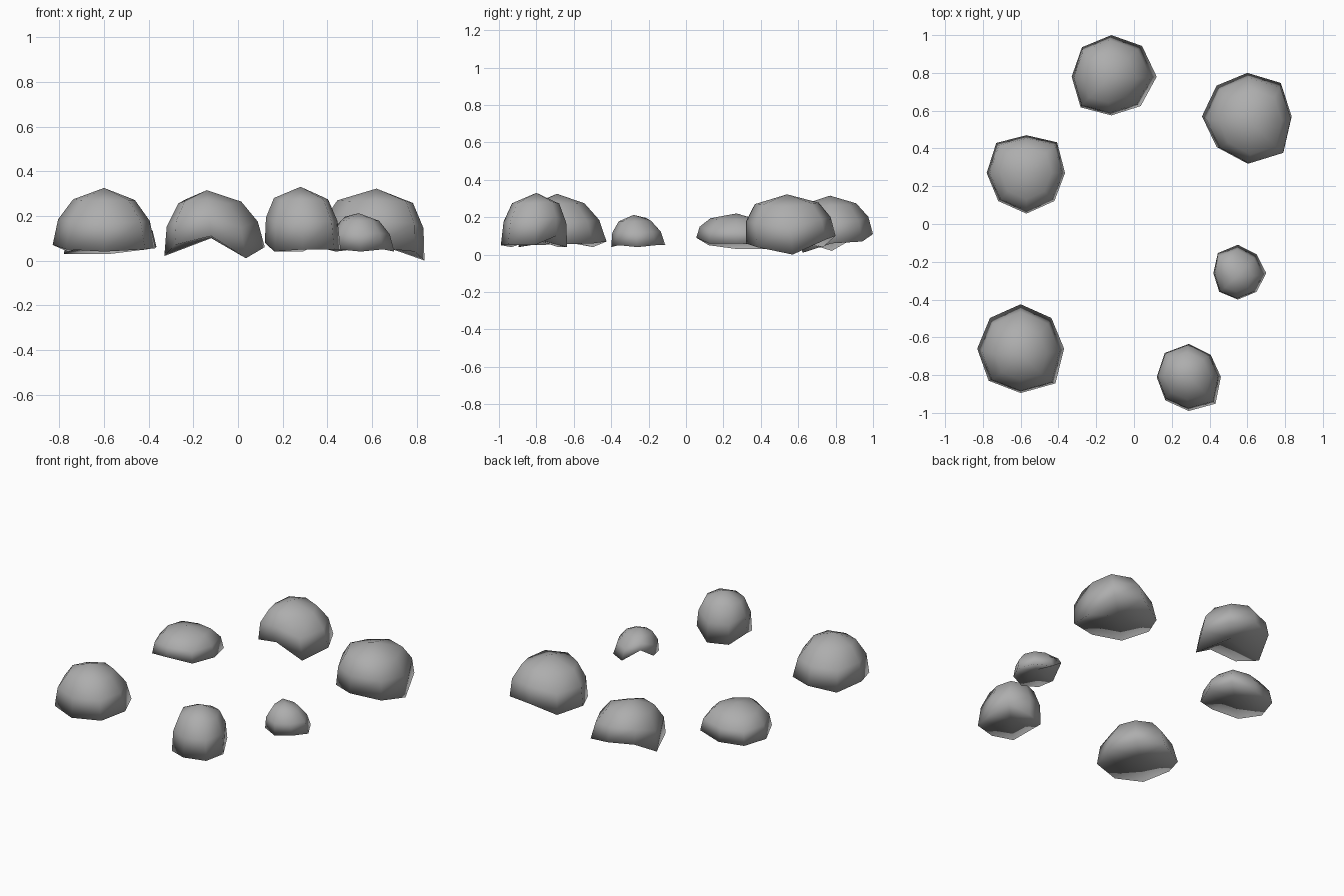
import bpy
import bmesh
from math import cos, sin, tau

default_cube = bpy.data.objects.get("Cube")
if default_cube:
    bpy.data.objects.remove(default_cube, do_unlink=True)

# One plain grey stone material
stone = bpy.data.materials.new("stone_grey")
stone.use_nodes = True
stone_colour = (0.42, 0.42, 0.42, 1)
stone.diffuse_color = stone_colour
stone.node_tree.nodes["Principled BSDF"].inputs["Base Color"].default_value = stone_colour


def add_ring(mesh, centre, apex, radii, rim_heights, level, fullness):
    """Add one loop of the dome, from the uneven rim up towards the apex."""
    shrink = (1 - level ** fullness) ** (1 / fullness)
    loop = []
    for index, (radius, rim) in enumerate(zip(radii, rim_heights)):
        angle = tau * index / len(radii)
        x = centre[0] + (apex[0] - centre[0]) * level + radius * shrink * cos(angle)
        y = centre[1] + (apex[1] - centre[1]) * level + radius * shrink * sin(angle)
        z = rim + (apex[2] - rim) * level
        loop.append(mesh.verts.new((x, y, z)))
    return loop


def bridge(mesh, lower, upper):
    """Join two loops with quads."""
    for index, vertex in enumerate(lower):
        following = (index + 1) % len(lower)
        mesh.faces.new((vertex, lower[following], upper[following], upper[index]))


def cap(mesh, loop, location):
    """Close a loop with a fan around one point."""
    tip = mesh.verts.new(location)
    for index, vertex in enumerate(loop):
        mesh.faces.new((vertex, loop[(index + 1) % len(loop)], tip))


def make_rock(name, centre, apex, radii, rim_heights, fullness):
    """Build a lumpy dome with a wavy rim and a slightly hollow underside."""
    mesh = bmesh.new()
    rings = [add_ring(mesh, centre, apex, radii, rim_heights, level, fullness)
             for level in (0, 0.45, 0.8)]
    for lower, upper in zip(rings, rings[1:]):
        bridge(mesh, lower, upper)
    cap(mesh, rings[-1], apex)

    # Underside, rising a little from the rim to the middle
    average = sum(rim_heights) / len(rim_heights)
    cap(mesh, rings[0], (centre[0], centre[1], average + 0.03))
    bmesh.ops.recalc_face_normals(mesh, faces=mesh.faces)
    for face in mesh.faces:
        face.smooth = True

    data = bpy.data.meshes.new(name)
    mesh.to_mesh(data)
    mesh.free()
    data.materials.append(stone)
    rock = bpy.data.objects.new(name, data)
    bpy.context.collection.objects.link(rock)


# Radii and rim heights run anticlockwise from the +x side
make_rock("front_right_rock", (-0.6, -0.66), (-0.6, -0.69, 0.325),
          (0.23, 0.23, 0.235, 0.23, 0.23, 0.24, 0.235, 0.26),
          (0.055, 0.06, 0.07, 0.04, 0.07, 0.05, 0.04, 0.05), 2)
make_rock("front_left_rock", (0.29, -0.81), (0.28, -0.8, 0.33),
          (0.17, 0.165, 0.175, 0.18, 0.17, 0.175, 0.18, 0.2),
          (0.05, 0.1, 0.04, 0.04, 0.08, 0.04, 0.05, 0.05), 2.5)
make_rock("small_left_rock", (0.55, -0.26), (0.54, -0.28, 0.212),
          (0.15, 0.14, 0.15, 0.15, 0.13, 0.14, 0.14, 0.14),
          (0.04, 0.05, 0.05, 0.13, 0.06, 0.05, 0.04, 0.05), 2)
make_rock("back_left_rock", (0.6, 0.57), (0.62, 0.54, 0.322),
          (0.235, 0.25, 0.23, 0.23, 0.24, 0.23, 0.25, 0.27),
          (0, 0.08, 0.1, 0.04, 0.06, 0.04, 0.06, 0.04), 2.5)
make_rock("back_rock", (-0.12, 0.78), (-0.14, 0.77, 0.315),
          (0.24, 0.23, 0.22, 0.22, 0.21, 0.23, 0.205, 0.22),
          (0.06, 0.07, 0.11, 0.11, 0.02, 0.07, 0.11, 0.01), 2.1)
make_rock("right_rock", (-0.57, 0.27), (-0.57, 0.27, 0.22),
          (0.205, 0.23, 0.2, 0.225, 0.21, 0.21, 0.215, 0.21),
          (0.06, 0.05, 0.03, 0.03, 0.03, 0.05, 0.09, 0.06), 2.2)
